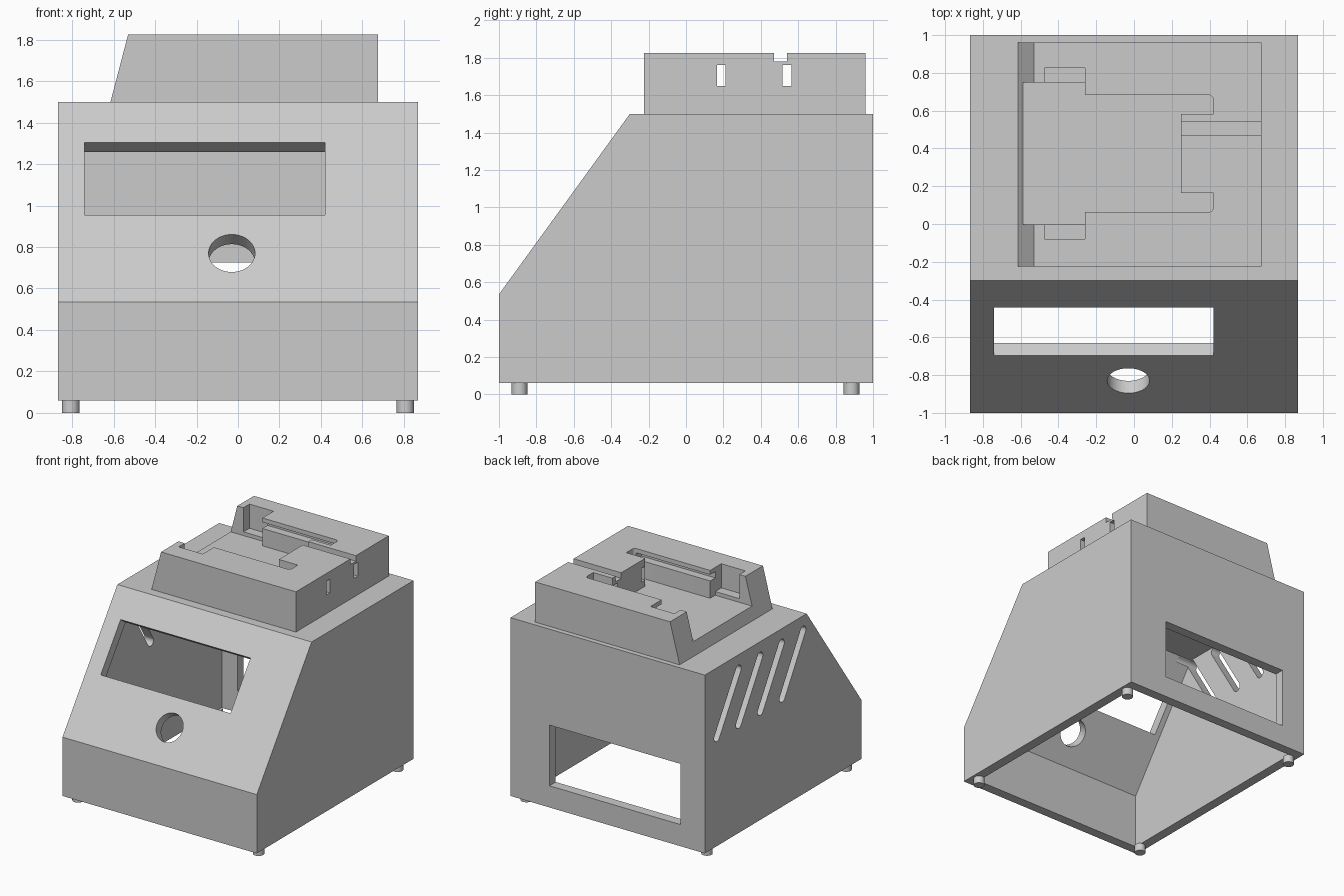
import bpy, math
from mathutils import Vector

if "Cube" in bpy.data.objects:
    bpy.data.objects.remove(bpy.data.objects["Cube"])

grey = bpy.data.materials.new("light_grey")
grey.use_nodes = True
GREY = (0.6, 0.6, 0.6, 1)
grey.diffuse_color = GREY
grey.node_tree.nodes["Principled BSDF"].inputs["Base Color"].default_value = GREY


def prism(name, pts, axis, lo, hi):
    """Extrude a flat outline along an axis; pts hold the other two coordinates."""
    def place(p, h):
        return {"x": (h, p[0], p[1]), "y": (p[0], h, p[1]), "z": (p[0], p[1], h)}[axis]
    n = len(pts)
    verts = [place(p, lo) for p in pts] + [place(p, hi) for p in pts]
    faces = [list(range(n)), list(range(n, 2 * n))]
    faces += [[i, (i + 1) % n, n + (i + 1) % n, n + i] for i in range(n)]
    me = bpy.data.meshes.new(name)
    me.from_pydata(verts, [], faces)
    ob = bpy.data.objects.new(name, me)
    bpy.context.collection.objects.link(ob)
    me.materials.append(grey)
    bpy.context.view_layer.objects.active = ob
    bpy.ops.object.select_all(action="DESELECT")
    ob.select_set(True)
    bpy.ops.object.mode_set(mode="EDIT")
    bpy.ops.mesh.select_all(action="SELECT")
    bpy.ops.mesh.normals_make_consistent(inside=False)
    bpy.ops.object.mode_set(mode="OBJECT")
    return ob


def box(name, x, y, z):
    return prism(name, [(x[0], y[0]), (x[1], y[0]), (x[1], y[1]), (x[0], y[1])], "z", *z)


def cut(target, cutter):
    mod = target.modifiers.new("cut", "BOOLEAN")
    mod.operation, mod.solver, mod.object = "DIFFERENCE", "EXACT", cutter
    bpy.context.view_layer.objects.active = target
    bpy.ops.object.modifier_apply(modifier=mod.name)
    bpy.data.objects.remove(cutter)


def arc(cx, cy, r, start, end, n):
    return [(cx + r * math.cos(start + (end - start) * i / n),
             cy + r * math.sin(start + (end - start) * i / n)) for i in range(n + 1)]


def smooth(ob):
    bpy.ops.object.select_all(action="DESELECT")
    bpy.context.view_layer.objects.active = ob
    ob.select_set(True)
    bpy.ops.object.shade_smooth_by_angle(angle=math.radians(30))


# Hollow housing with sloped front and open bottom
W = 0.868
housing = prism("housing", [(-1, 0.06), (-1, 0.535), (-0.3, 1.5), (1, 1.5), (1, 0.06)], "x", -W, W)
cut(housing, prism("cavity", [(-0.92, 0), (-0.92, 0.509), (-0.26, 1.42), (0.92, 1.42), (0.92, 0)],
                   "x", -W + 0.08, W - 0.08))

# Display window and round hole, square to the sloped panel
slope = Vector((0.7, 0.965)).normalized()
inward = Vector((slope.y, -slope.x))


def on_panel(z):
    return Vector((-1 + (z - 0.535) * 0.7 / 0.965, z))


low, high = on_panel(0.955), on_panel(1.305)
cut(housing, prism("window_cut", [low - inward * 0.1, low + inward * 0.15,
                                  high + inward * 0.15, high - inward * 0.1], "x", -0.74, 0.42))
hole = prism("hole_cut", arc(0, 0, 0.112, 0, math.tau * 47 / 48, 47), "z", -0.15, 0.15)
centre = on_panel(0.77)
hole.location = (-0.03, centre.x, centre.y)
hole.rotation_euler = (math.atan2(slope.y, slope.x), 0, 0)
bpy.context.view_layer.update()
cut(housing, hole)

# Rear access opening
cut(housing, box("rear_cut", (-0.65, 0.52), (0.8, 1.1), (0.235, 0.725)))

# Slanted vents on one side
for k in range(4):
    top = Vector((0.57 - 0.275 * k, 1.38))
    bottom = Vector((0.845 - 0.278 * k, 0.94))
    d = top - bottom
    a = math.atan2(d.y, d.x)
    outline = arc(*top, 0.036, a - math.pi / 2, a + math.pi / 2, 10)
    outline += arc(*bottom, 0.036, a + math.pi / 2, a + math.pi * 1.5, 10)
    cut(housing, prism("vent_cut", outline, "x", -W - 0.1, -W + 0.2))
smooth(housing)

# Docking block with one sloped end
dock = prism("dock", [(-0.615, 1.5), (-0.53, 1.825), (0.675, 1.825), (0.675, 1.5)], "y", -0.225, 0.96)
FLOOR, MID = 1.6, 0.373

# Recess open at the sloped end, with two arms around a central tongue
half = [(-0.8, 0.375), (-0.26, 0.375), (-0.26, 0.31)]
half += arc(0.395, 0.285, 0.025, math.pi / 2, 0, 5)
half += [(0.42, 0.21), (0.25, 0.21)]
outline = [(x, MID + y) for x, y in half] + [(x, MID - y) for x, y in reversed(half)]
cut(dock, prism("recess_cut", outline, "z", FLOOR, 2))

# Entry pockets and slide grooves on both sides
for s in (1, -1):
    pocket = sorted((MID + s * 0.3, MID + s * 0.452))
    cut(dock, box("pocket_cut", (-0.475, -0.26), pocket, (FLOOR + 0.03, 2)))
    groove = sorted((MID + s * 0.25, MID + s * 0.375))
    cut(dock, box("groove_cut", (-0.27, 0.4), groove, (1.74, 1.79)))

# Contact slots through the tongue, and a wire channel on top
for y in ((0.165, 0.21), (0.515, 0.565)):
    cut(dock, box("slot_cut", (0.2, 0.8), y, (1.65, 1.762)))
cut(dock, box("channel_cut", (0.2, 0.8), (0.47, 0.54), (1.78, 2)))
smooth(dock)

# Feet
for x in (-0.807, 0.807):
    for y in (-0.89, 0.885):
        name = ("front" if y < 0 else "rear") + ("_left" if x > 0 else "_right") + "_foot"
        smooth(prism(name, arc(x, y, 0.042, 0, math.tau * 23 / 24, 23), "z", 0, 0.062))
